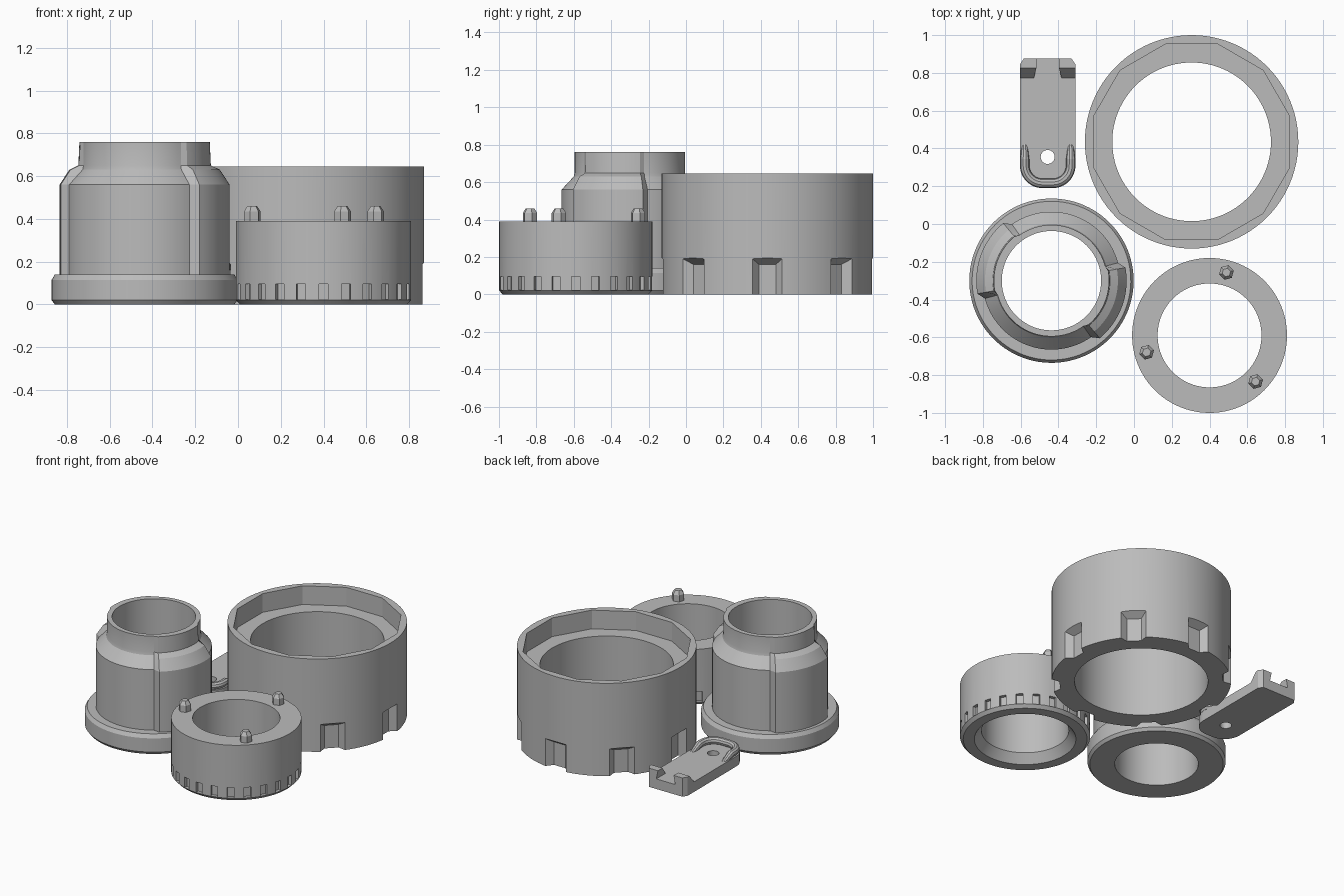
import bpy, bmesh, math
from mathutils import Vector, Matrix

if "Cube" in bpy.data.objects:
    bpy.data.objects.remove(bpy.data.objects["Cube"])

gray = bpy.data.materials.new("plain gray")
gray.diffuse_color = (0.5, 0.5, 0.5, 1)
gray.use_nodes = True
gray.node_tree.nodes["Principled BSDF"].inputs["Base Color"].default_value = gray.diffuse_color


def make(name, bm, loc=(0, 0, 0)):
    bmesh.ops.recalc_face_normals(bm, faces=bm.faces[:])
    me = bpy.data.meshes.new(name)
    bm.to_mesh(me)
    bm.free()
    ob = bpy.data.objects.new(name, me)
    ob.location = loc
    me.materials.append(gray)
    bpy.context.collection.objects.link(ob)
    return ob


def revolve(name, profile_at, angles, loc):
    """Closed (r, z) profile carried round the z axis; profile may vary with angle."""
    bm = bmesh.new()
    rings = [[bm.verts.new((r * math.cos(a), r * math.sin(a), z)) for r, z in profile_at(a)]
             for a in map(math.radians, angles)]
    for A, B in zip(rings, rings[1:] + rings[:1]):
        for i in range(len(A)):
            j = (i + 1) % len(A)
            bm.faces.new((A[i], B[i], B[j], A[j]))
    return make(name, bm, loc)


def loft(bm, low, high):
    """Solid between two matching outlines."""
    a = [bm.verts.new(p) for p in low]
    b = [bm.verts.new(p) for p in high]
    bm.faces.new(a[::-1])
    bm.faces.new(b)
    for i in range(len(a)):
        j = (i + 1) % len(a)
        bm.faces.new((a[i], a[j], b[j], b[i]))


def ngon(r, n, z, cx=0, cy=0, turn=0.0):
    return [(cx + r * math.cos(turn + math.tau * i / n),
             cy + r * math.sin(turn + math.tau * i / n), z) for i in range(n)]


def radial_cut(bm, count, r0, w0, top0, r1, w1, top1, base):
    """Tapered blocks pointing outward, spaced evenly round the axis."""
    for k in range(count):
        rot = Matrix.Rotation(math.tau * k / count, 3, 'Z')
        quad = lambda r, w, t: [rot @ Vector(p) for p in
                                ((r, -w, base), (r, w, base), (r, w, t), (r, -w, t))]
        loft(bm, quad(r0, w0, top0), quad(r1, w1, top1))


def carve(ob, bm):
    cutter = make("cutter", bm, ob.location)
    cutter.hide_render = True
    mod = ob.modifiers.new("cut", 'BOOLEAN')
    mod.operation, mod.solver, mod.object = 'DIFFERENCE', 'EXACT', cutter
    bpy.context.view_layer.update()
    me = bpy.data.meshes.new_from_object(ob.evaluated_get(bpy.context.evaluated_depsgraph_get()))
    ob.modifiers.clear()
    ob.data = me
    bpy.data.objects.remove(cutter)


circle = [i * 3.75 for i in range(96)]

# Large ring: twelve-sided recess on top, eight tapered notches at the foot
large = revolve("large_ring", lambda a: [(.42, 0), (.565, 0), (.565, .645), (.42, .645)],
                circle, (.305, .435, 0))
bm = bmesh.new()
R = .517 / math.cos(math.pi / 12)
loft(bm, ngon(R, 12, .515, turn=math.pi / 12), ngon(R, 12, .8, turn=math.pi / 12))
radial_cut(bm, 8, .515, .045, .16, .6, .111, .217, -.05)
carve(large, bm)

# Small ring: countersunk underneath, row of grip slots, three pegs
SMALL = (.4, -.59, 0)
small = revolve("small_ring", lambda a: [(.32, 0), (.39, 0), (.41, .021), (.41, .39),
                                         (.275, .39), (.275, .06)], circle, SMALL)
bm = bmesh.new()
radial_cut(bm, 24, .387, .022, .095, .45, .022, .095, .023)
carve(small, bm)
for k in range(3):
    a = math.radians(75 + 120 * k)
    cx, cy = .345 * math.cos(a), .345 * math.sin(a)
    bm = bmesh.new()
    loft(bm, ngon(.04, 6, .38, cx, cy, a), ngon(.04, 6, .435, cx, cy, a))
    loft(bm, ngon(.04, 6, .435, cx, cy, a), ngon(.023, 6, .46, cx, cy, a))
    bmesh.ops.remove_doubles(bm, verts=bm.verts[:], dist=1e-5)
    inner = [f for f in bm.faces if all(abs(v.co.z - .435) < 1e-4 for v in f.verts)]
    bmesh.ops.delete(bm, geom=inner, context='FACES_ONLY')
    make("peg_%d" % (k + 1), bm, SMALL)

# Flanged collar: stepped neck, with two opposite raised sectors
foot = [(.263, 0), (.42, 0), (.435, .02), (.435, .115), (.42, .14)]
narrow = foot + [(.365, .14), (.365, .56), (.3, .63), (.295, .65), (.295, .76), (.263, .76)]
wide = foot + [(.398, .14), (.398, .56), (.352, .63), (.31, .65), (.305, .76), (.263, .76)]


def collar_profile(a):
    d = math.degrees(a) % 180
    return wide if d > 129.9 or d < 10.1 else narrow


half = [10] + [15 + 115 * i / 31 for i in range(31)] + [125.0]
half = [-50 + 60 * i / 16 for i in range(17)] + [15 + 110 * i / 30 for i in range(31)]
revolve("flanged_collar", collar_profile, half + [a + 180 for a in half], (-.437, -.3, 0))

# Clip plate: rounded front, chamfered rear, pin hole
CX, FRONT, REAR, HW = -.457, .19, .875, .147


def front_arc(inset, n=12):
    """Rounded front edge from left to right, moved inward by inset."""
    c, r = .12, .12 - inset
    left = [(-HW + c - r * math.cos(t), FRONT + c - r * math.sin(t))
            for t in (math.pi / 2 * i / n for i in range(n + 1))]
    return left + [(-x, y) for x, y in reversed(left)]


outline = front_arc(0) + [(HW, REAR - .03), (HW - .02, REAR), (-HW + .02, REAR), (-HW, REAR - .03)]
bm = bmesh.new()
loft(bm, [(x, y, 0) for x, y in outline], [(x, y, .07) for x, y in outline])
plate = make("clip_plate", bm, (CX, 0, 0))
bm = bmesh.new()
loft(bm, ngon(.037, 32, -.1, 0, .355), ngon(.037, 32, .2, 0, .355))
carve(plate, bm)

# Clip prongs: sloped at the front, bevelled on the outer rear corner
for side, name in ((-1, "clip_prong_left"), (1, "clip_prong_right")):
    prong = lambda y, x0, z: [(side * x0, y, z), (side * HW, y, z),
                              (side * HW, REAR - .03, z), (side * (HW - .02), REAR, z),
                              (side * x0, REAR, z)]
    bm = bmesh.new()
    loft(bm, prong(.765, .075, .06), prong(.825, .06, .13))
    make(name, bm, (CX, 0, 0))

# Clip lip: rounded bead round the front end, fading into the plate
path = [(-HW + .025, .34)] + front_arc(.025) + [(HW - .025, .34)]
path = [(-HW + .025, .42)] + path + [(HW - .025, .42)]
cu = bpy.data.curves.new("bead", 'CURVE')
cu.dimensions, cu.bevel_depth, cu.bevel_resolution, cu.use_fill_caps = '3D', .025, 3, True
sp = cu.splines.new('POLY')
sp.points.add(len(path) - 1)
for i, (p, (x, y)) in enumerate(zip(sp.points, path)):
    end = i in (0, len(path) - 1)
    p.co = (x, y, .055 if end else .09, 1)
    p.radius = .6 if end else 1
tmp = bpy.data.objects.new("bead", cu)
bpy.context.collection.objects.link(tmp)
bpy.context.view_layer.update()
me = bpy.data.meshes.new_from_object(tmp.evaluated_get(bpy.context.evaluated_depsgraph_get()))
bpy.data.objects.remove(tmp)
bm = bmesh.new()
bm.from_mesh(me)
make("clip_lip", bm, (CX, 0, 0))

# Smooth the round walls, keep the edges crisp
for ob in bpy.context.collection.objects:
    bpy.ops.object.select_all(action='DESELECT')
    ob.select_set(True)
    bpy.context.view_layer.objects.active = ob
    bpy.ops.object.shade_smooth_by_angle(angle=math.radians(20))
